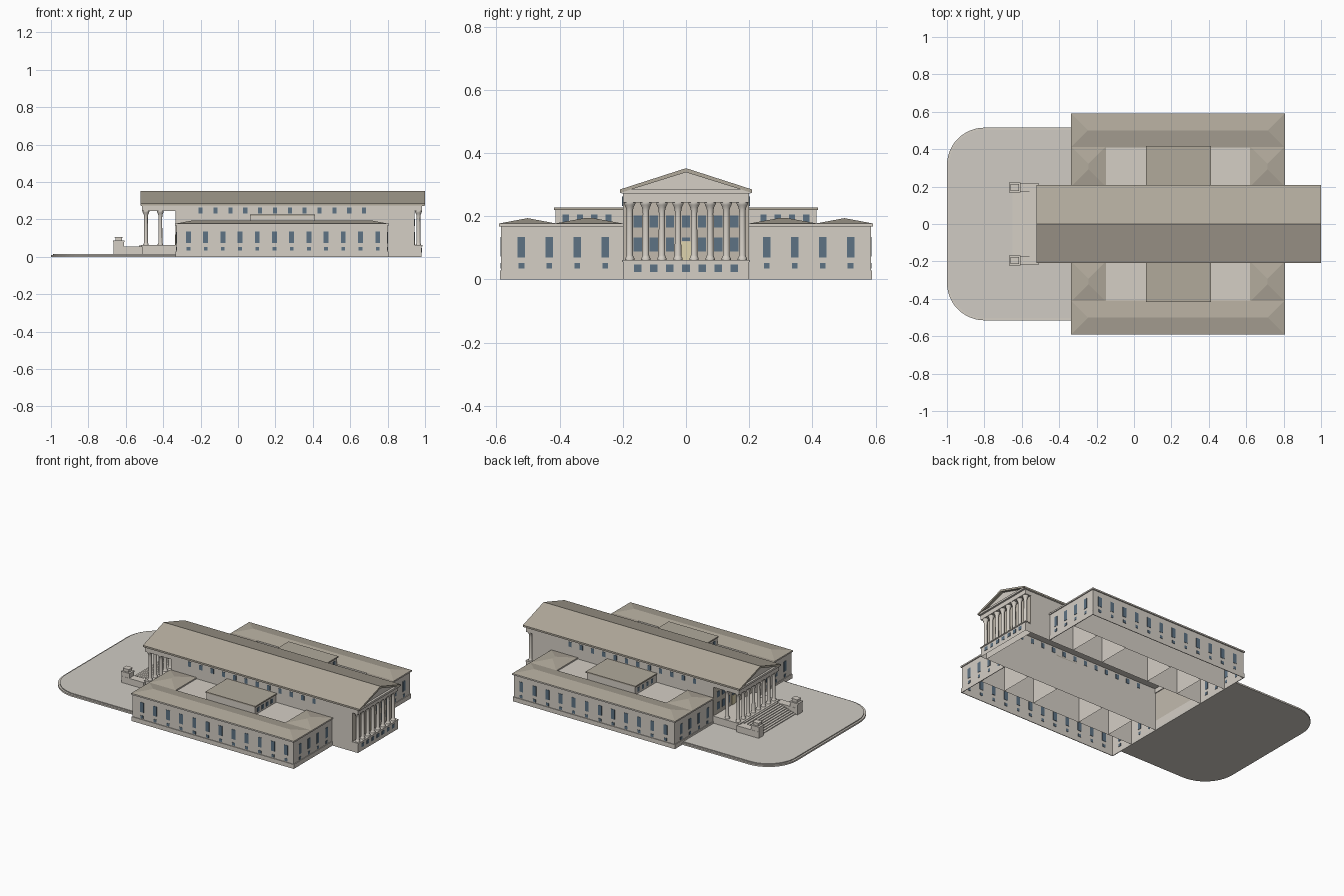
import bpy, bmesh, math

if "Cube" in bpy.data.objects:
    bpy.data.objects.remove(bpy.data.objects["Cube"])


def material(name, rgb):
    m = bpy.data.materials.new(name)
    m.diffuse_color = (*rgb, 1)
    m.use_nodes = True
    m.node_tree.nodes["Principled BSDF"].inputs["Base Color"].default_value = m.diffuse_color
    return m


STONE = material("stone", (0.66, 0.62, 0.56))
SHADE = material("inner_stone", (0.54, 0.49, 0.42))
ROOF = material("roof", (0.44, 0.40, 0.33))
GLASS = material("glass", (0.11, 0.17, 0.23))
DOOR = material("door", (0.74, 0.66, 0.42))
PAVING = material("paving", (0.63, 0.60, 0.55))


def finish(name, bm, mat):
    bmesh.ops.recalc_face_normals(bm, faces=bm.faces)
    me = bpy.data.meshes.new(name)
    bm.to_mesh(me)
    bm.free()
    me.materials.append(mat)
    ob = bpy.data.objects.new(name, me)
    bpy.context.collection.objects.link(ob)
    return ob


def boxes(name, items, mat, open_bottom=False):
    """Boxes given as (x0, x1, y0, y1, z0, z1), joined in one object."""
    bm = bmesh.new()
    for x0, x1, y0, y1, z0, z1 in items:
        v = [bm.verts.new((x, y, z)) for z in (z0, z1)
             for x, y in ((x0, y0), (x1, y0), (x1, y1), (x0, y1))]
        for i in range(4):
            j = (i + 1) % 4
            bm.faces.new((v[i], v[j], v[j + 4], v[i + 4]))
        bm.faces.new(v[4:])
        if not open_bottom:
            bm.faces.new(v[3::-1])
    return finish(name, bm, mat)


def prism(name, points, lo, hi, axis, mat):
    """Extrude a 2D outline from lo to hi along x or z."""
    bm = bmesh.new()
    def at(p, t):
        return (t, *p) if axis == "x" else (*p, t)
    a = [bm.verts.new(at(p, lo)) for p in points]
    b = [bm.verts.new(at(p, hi)) for p in points]
    for i in range(len(a)):
        j = (i + 1) % len(a)
        bm.faces.new((a[i], a[j], b[j], b[i]))
    bm.faces.new(a)
    bm.faces.new(b)
    return finish(name, bm, mat)


def hip_roof(name, x0, x1, y0, y1, z0, z1):
    bm = bmesh.new()
    c = [bm.verts.new((x, y, z0)) for x, y in ((x0, y0), (x1, y0), (x1, y1), (x0, y1))]
    h = min(x1 - x0, y1 - y0) / 2
    if x1 - x0 < y1 - y0:
        c = c[1:] + c[:1]
        ends = ((x0 + h, y0 + h), (x0 + h, y1 - h))
    else:
        ends = ((x0 + h, y0 + h), (x1 - h, y0 + h))
    p, q = [bm.verts.new((x, y, z1)) for x, y in ends]
    if x1 - x0 < y1 - y0:
        p, q = q, p
        c = c[1:] + c[:1]
        c = [c[0], c[3], c[2], c[1]]
        c = [c[1], c[2], c[3], c[0]]
        # corners ordered so that p sits between c[0] and c[3]
        c = sorted(c, key=lambda v: (-v.co.y, v.co.x))
        c = [c[0], c[2], c[3], c[1]]
    for f in ((c[0], c[1], q, p), (c[1], c[2], q), (c[2], c[3], p, q), (c[3], c[0], p)):
        bm.faces.new(f)
    return finish(name, bm, ROOF)


def columns(name, spots, z0, z1, r):
    """Turned columns with a square plinth-like foot and flared capital."""
    h = z1 - z0
    prof = [(1.4, 0), (1.4, .025), (1.15, .05), (1, .08), (.92, .8),
            (1.0, .86), (1.2, .91), (1.55, .95), (1.7, .97), (1.7, 1)]
    bm = bmesh.new()
    n = 16
    for x, y in spots:
        rings = [[bm.verts.new((x + r * k * math.cos(2 * math.pi * i / n),
                                y + r * k * math.sin(2 * math.pi * i / n), z0 + h * t))
                  for i in range(n)] for k, t in prof]
        for a, b in zip(rings, rings[1:]):
            for i in range(n):
                j = (i + 1) % n
                bm.faces.new((a[i], a[j], b[j], b[i]))
        bm.faces.new(rings[0])
        bm.faces.new(rings[-1])
    ob = finish(name, bm, STONE)
    bpy.context.view_layer.objects.active = ob
    ob.select_set(True)
    bpy.ops.object.shade_smooth_by_angle(angle=math.radians(35))
    ob.select_set(False)


def plaza_outline(inset):
    r, cx, cy = 0.2 - inset, -0.8, 0.315
    pts = [(-0.33, -cy - r), (-0.33, cy + r)]
    for sy, start in ((1, 90), (-1, 180)):
        for i in range(13):
            a = math.radians(start + 7.5 * i)
            pts.append((cx + r * math.cos(a), sy * cy + r * math.sin(a)))
    return pts


# Plaza with a rounded front edge
prism("plaza_kerb", plaza_outline(0), 0, 0.010, "z", STONE)
prism("plaza_paving", plaza_outline(0.012), 0.004, 0.016, "z", PAVING)

# Entrance stairs, flanking walls and pedestals
N = 9
boxes("entrance_steps", [(-0.65 + 0.135 * i / N, -0.515, -0.17, 0.17, 0,
                          0.016 + 0.044 * (i + 1) / N) for i in range(N)], STONE)
for s, side in ((1, "north"), (-1, "south")):
    y = 0.195 * s
    def block(x0, x1, half, z0, z1):
        return (x0, x1, y - half, y + half, z0, z1)
    boxes(side + "_stair_wall", [block(-0.665, -0.51, 0.025, 0, 0.056)], STONE)
    boxes(side + "_stair_pedestal", [block(-0.665, -0.61, 0.024, 0.056, 0.080),
                                     block(-0.668, -0.607, 0.026, 0.080, 0.087),
                                     block(-0.655, -0.62, 0.016, 0.087, 0.102),
                                     block(-0.659, -0.616, 0.019, 0.102, 0.107)], STONE)

# Central hall: walls, podiums, entablature
boxes("hall_walls", [(-0.33, 0.94, -0.2, 0.2, 0, 0.272)], STONE, True)
boxes("portico_podiums", [(-0.515, -0.33, -0.2, 0.2, 0, 0.058),
                          (0.94, 0.982, -0.2, 0.2, 0, 0.058)], STONE, True)
boxes("podium_edges", [(-0.518, -0.33, -0.202, 0.202, 0.056, 0.062),
                       (0.94, 0.986, -0.202, 0.202, 0.056, 0.062)], STONE)
boxes("entablatures", [(-0.512, -0.325, -0.2, 0.2, 0.244, 0.274),
                       (0.935, 0.984, -0.2, 0.2, 0.244, 0.274)], STONE)
boxes("portico_back_walls", [(-0.333, -0.33, -0.198, 0.198, 0.062, 0.244),
                             (0.94, 0.943, -0.198, 0.198, 0.062, 0.244)], SHADE)

# Gabled roof with recessed pediments
boxes("hall_cornice", [(-0.518, 0.996, -0.204, 0.204, 0.272, 0.284)], STONE)
prism("pediment", [(-0.2, 0.28), (0.2, 0.28), (0, 0.345)], -0.505, 0.982, "x", STONE)
prism("hall_roof", [(-0.208, 0.274), (-0.208, 0.285), (0, 0.352), (0.208, 0.285),
                    (0.208, 0.274), (0, 0.339)], -0.522, 1.0, "x", ROOF)

# Portico columns: eight at each end, plus the return pair at the entrance
col_y = [-0.178 + 0.0509 * i for i in range(8)]
columns("entrance_columns", [(-0.492, y) for y in col_y]
        + [(-0.415, y) for y in (col_y[0], col_y[-1])], 0.062, 0.245, 0.0105)
columns("rear_columns", [(0.965, y) for y in col_y], 0.062, 0.245, 0.0105)

# Windows and doors of the hall
bay_y = [0.0509 * i for i in range(-3, 4)]
glass, doors = [], []
for x in (-0.333, 0.943):
    for y in bay_y:
        glass.append((x - 0.002, x + 0.002, y - 0.013, y + 0.013, 0.165, 0.202))
        if abs(y) > 0.01:
            glass.append((x - 0.002, x + 0.002, y - 0.013, y + 0.013, 0.088, 0.133))
    glass.append((x - 0.002, x + 0.002, -0.013, 0.013, 0.122, 0.133))
    doors.append((x - 0.003, x + 0.003, -0.017, 0.017, 0.062, 0.120))
glass += [(0.98, 0.984, y - 0.012, y + 0.012, 0.024, 0.047) for y in bay_y]
for s in (1, -1):
    for i in range(12):
        x = -0.2 + 0.0795 * i
        glass.append((x - 0.011, x + 0.011, s * 0.2 - 0.002, s * 0.2 + 0.002, 0.232, 0.263))
boxes("hall_windows", glass, GLASS)
boxes("hall_doors", doors, DOOR)

# Side wings, mirrored about the hall
for s, side in ((1, "north"), (-1, "south")):
    def m(x0, x1, y0, y1, z0, z1):
        return (x0, x1, *sorted((s * y0, s * y1)), z0, z1)

    # Ranges around the flat inner roofs
    ranges = [(-0.33, 0.80, 0.415, 0.585), (-0.33, -0.155, 0.2, 0.415),
              (0.625, 0.80, 0.2, 0.415)]
    boxes(side + "_wing_walls", [m(*r, 0, 0.172) for r in ranges], STONE, True)
    boxes(side + "_wing_plinth", [m(-0.334, -0.33, 0.2, 0.589, 0, 0.028),
                                  m(0.80, 0.804, 0.2, 0.589, 0, 0.028),
                                  m(-0.33, 0.80, 0.585, 0.589, 0, 0.028)], STONE)
    cornices = [(-0.336, 0.806, 0.41, 0.592), (-0.336, -0.15, 0.2, 0.415),
                (0.62, 0.806, 0.2, 0.415)]
    boxes(side + "_wing_cornice", [m(*c, 0.168, 0.177) for c in cornices], STONE)
    for c, part in zip(cornices, ("long", "front", "rear")):
        hip_roof(f"{side}_{part}_hip_roof", *m(*c, 0.177, 0.194))
    boxes(side + "_flat_roofs", [m(-0.155, 0.068, 0.2, 0.415, 0, 0.169),
                                 m(0.408, 0.625, 0.2, 0.415, 0, 0.169)], STONE, True)

    # Raised middle block
    boxes(side + "_middle_block", [m(0.068, 0.408, 0.2, 0.412, 0, 0.220)], STONE, True)
    boxes(side + "_middle_block_roof", [m(0.063, 0.413, 0.2, 0.417, 0.219, 0.227)], ROOF)

    # Wing windows
    glass = []
    for i in range(12):
        x = -0.265 + 0.092 * i
        glass.append(m(x - 0.013, x + 0.013, 0.583, 0.587, 0.073, 0.135))
        glass.append(m(x - 0.010, x + 0.010, 0.583, 0.587, 0.034, 0.052))
    for x in (-0.33, 0.80):
        for i in range(4):
            y = 0.255 + 0.0885 * i
            glass.append(m(x - 0.002, x + 0.002, y - 0.012, y + 0.012, 0.070, 0.134))
            glass.append(m(x - 0.002, x + 0.002, y - 0.009, y + 0.009, 0.034, 0.052))
    for x in (0.068, 0.408):
        for y in (0.245, 0.29, 0.335, 0.38):
            glass.append(m(x - 0.002, x + 0.002, y - 0.010, y + 0.010, 0.180, 0.206))
    boxes(side + "_wing_windows", glass, GLASS)
